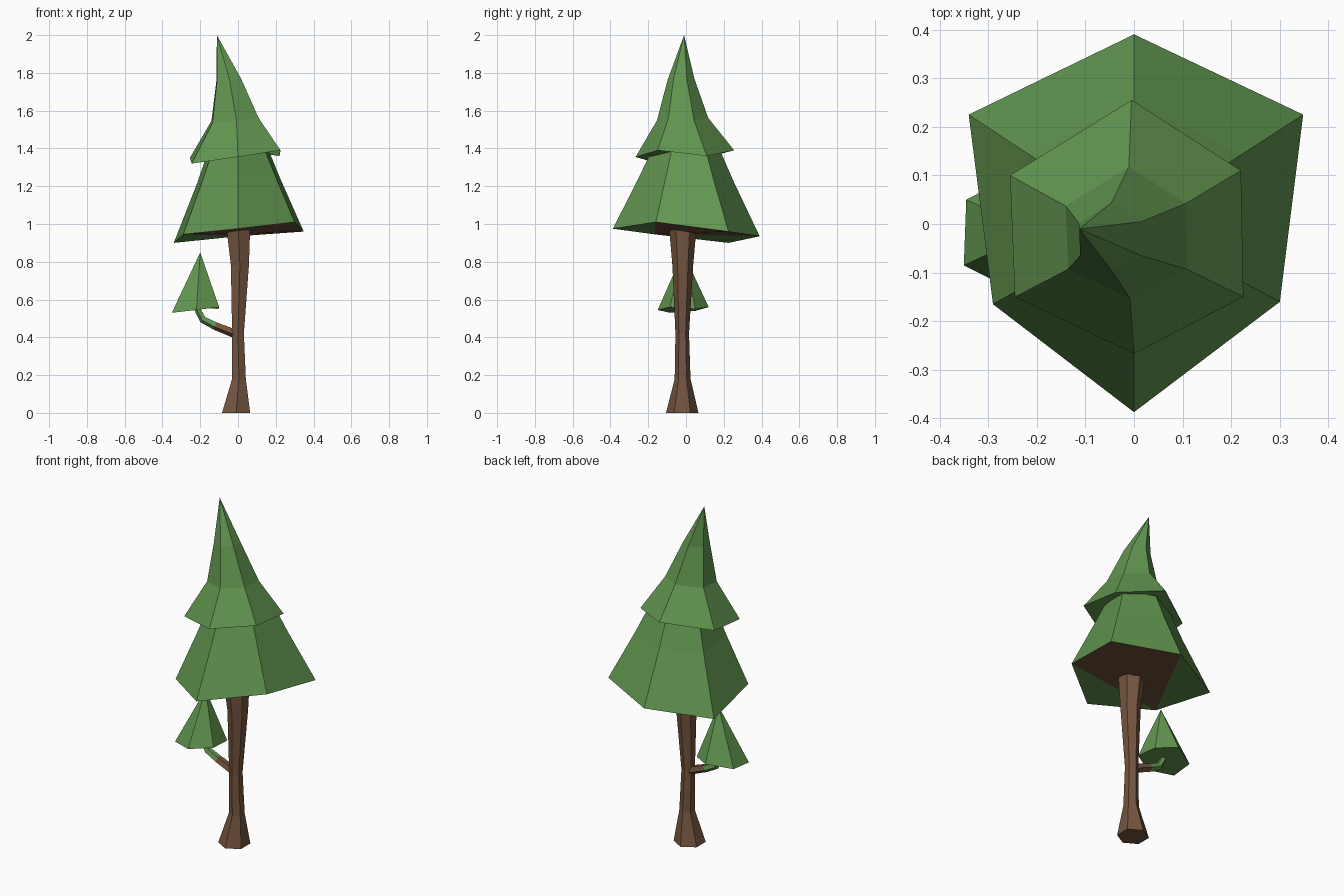
import bpy, bmesh
from math import sin, cos, tau
from mathutils import Vector

cube = bpy.data.objects.get("Cube")
if cube:
    bpy.data.objects.remove(cube, do_unlink=True)


def make_material(name, color):
    mat = bpy.data.materials.new(name)
    mat.use_nodes = True
    mat.diffuse_color = color
    mat.node_tree.nodes["Principled BSDF"].inputs["Base Color"].default_value = color
    return mat


green = make_material("leaf green", (0.122, 0.305, 0.08, 1))
brown = make_material("bark brown", (0.175, 0.09, 0.05, 1))


def loft(name, rings, mats, caps=None, tip=None, rule=None):
    """Skin a stack of equal rings; caps lists the bottom faces, tip is an apex."""
    bm = bmesh.new()
    stack = [[bm.verts.new(p) for p in ring] for ring in rings]
    n = len(stack[0])
    for low, high in zip(stack, stack[1:]):
        for i in range(n):
            j = (i + 1) % n
            bm.faces.new((low[i], low[j], high[j], high[i]))
    top = stack[-1]
    if tip:
        apex = bm.verts.new(tip)
        for i in range(n):
            bm.faces.new((top[i], top[(i + 1) % n], apex))
    else:
        bm.faces.new(top)
    for ids, slot in caps or [(range(n), 0)]:
        face = bm.faces.new([stack[0][i] for i in reversed(ids)])
        face.material_index = slot
    if rule:
        for face in bm.faces:
            face.material_index = rule(face.calc_center_median())
    bmesh.ops.recalc_face_normals(bm, faces=bm.faces)
    mesh = bpy.data.meshes.new(name)
    bm.to_mesh(mesh)
    bm.free()
    for mat in mats:
        mesh.materials.append(mat)
    obj = bpy.data.objects.new(name, mesh)
    bpy.context.collection.objects.link(obj)
    return obj


def shrink(outline, scale, x, y, z, tilt):
    """Scaled copy of a tilted outline, moved to a new centre and height."""
    mean = sum(p[2] for p in outline) / len(outline)
    return [(x + p[0] * scale, y + p[1] * scale, z + (p[2] - mean) * tilt)
            for p in outline]


def hexagon(x, y, z, r):
    return [(x - r * sin(i * tau / 6), y + r * cos(i * tau / 6), z) for i in range(6)]


# Trunk: flared foot, slim middle, wider top
loft("trunk", [
    hexagon(-0.01, -0.02, 0, 0.086),
    hexagon(0.005, -0.018, 0.18, 0.042),
    hexagon(0, -0.02, 0.42, 0.036),
    hexagon(0.01, -0.017, 0.78, 0.055),
    hexagon(0, -0.017, 1.02, 0.076),
], [brown])

# Lower tier of foliage, with part of its underside in bark colour
skirt = [(0, 0.39, 0.935), (-0.34, 0.225, 0.90), (-0.29, -0.165, 0.945),
         (0, -0.387, 0.975), (0.3, -0.16, 1.01), (0.348, 0.225, 0.96)]
loft("lower_foliage",
     [skirt, shrink(skirt, 0.64, 0, 0, 1.24, 0.5), shrink(skirt, 0.42, 0, 0, 1.43, 0)],
     [green, brown],
     caps=[((0, 1, 2), 0), ((2, 3, 4), 0), ((4, 5, 0, 2), 1)])

# Upper tier, bending over to an off-centre tip
crown = [(-0.005, 0.255, 1.39), (-0.255, 0.1, 1.35), (-0.245, -0.15, 1.32),
         (0, -0.267, 1.355), (0.225, -0.15, 1.39), (0.22, 0.11, 1.36)]
loft("upper_foliage",
     [crown, shrink(crown, 0.52, -0.008, -0.015, 1.55, 0.4),
      shrink(crown, 0.27, -0.045, -0.025, 1.765, 0.2)],
     [green], tip=(-0.112, -0.01, 2))

# Side tuft carried by the branch
tuft = [(-0.21, 0.12, 0.56), (-0.345, 0.05, 0.54), (-0.35, -0.085, 0.53),
        (-0.22, -0.15, 0.545), (-0.1, -0.085, 0.56), (-0.105, 0.05, 0.55)]
loft("side_foliage", [tuft], [green], tip=(-0.2, -0.015, 0.85))

# Bent branch: tapering five-sided tube, green towards its end
path = [((0, -0.02, 0.415), 0.026), ((-0.12, -0.015, 0.462), 0.023),
        ((-0.185, -0.015, 0.495), 0.021), ((-0.225, -0.015, 0.57), 0.016)]
points = [Vector(p) for p, r in path]
side = Vector((0, 1, 0))
tube = []
for i, (p, r) in enumerate(path):
    along = (points[min(i + 1, 3)] - points[max(i - 1, 0)]).normalized()
    across = along.cross(side)
    tube.append([points[i] + r * (cos(a * tau / 5) * across + sin(a * tau / 5) * side)
                 for a in range(5)])
loft("branch", tube, [brown, green], rule=lambda c: int(c.x < -0.11))
